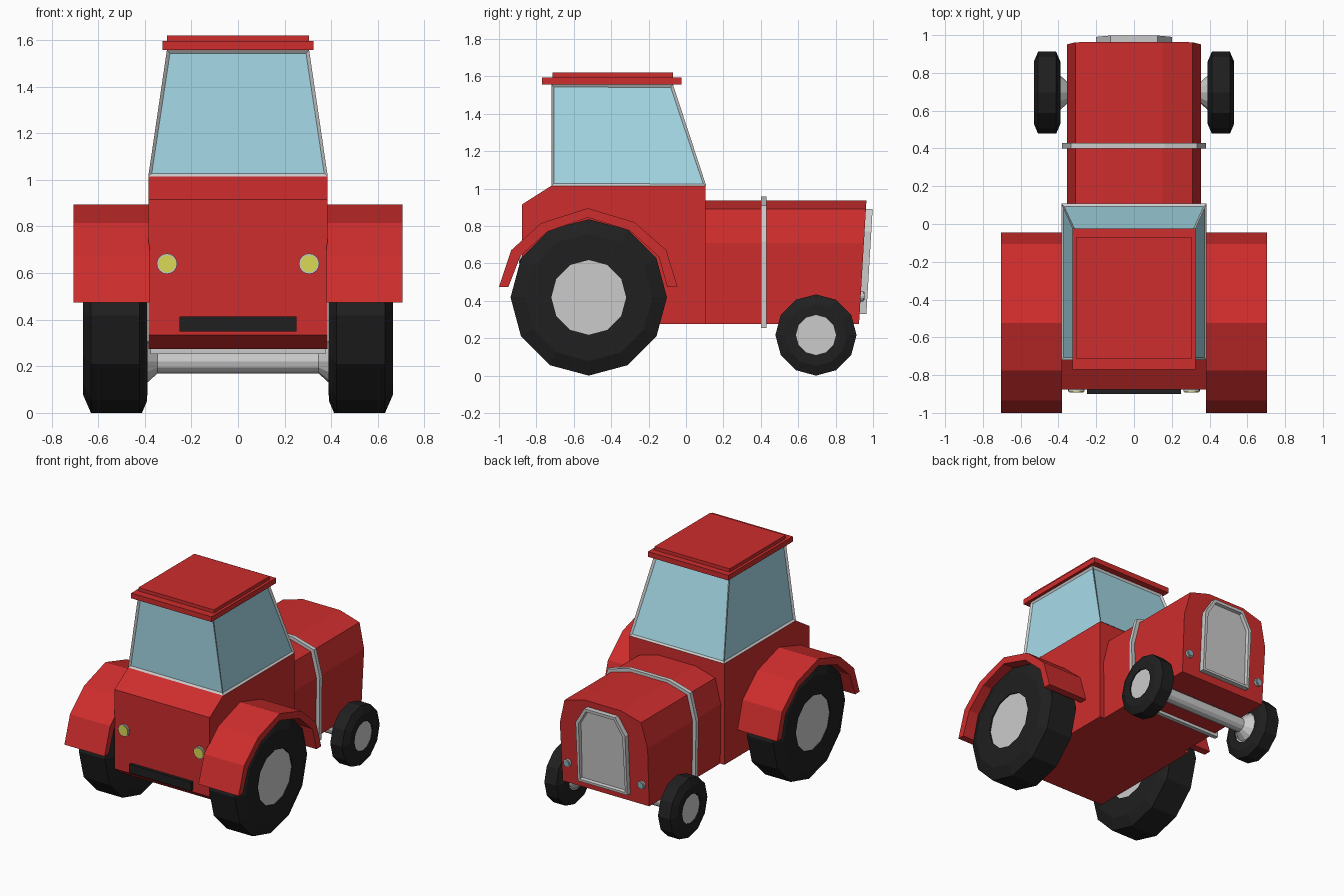
import bpy, bmesh, math

if "Cube" in bpy.data.objects:
    bpy.data.objects.remove(bpy.data.objects["Cube"])


def material(name, rgb):
    m = bpy.data.materials.new(name)
    m.diffuse_color = (*rgb, 1)
    m.use_nodes = True
    m.node_tree.nodes["Principled BSDF"].inputs["Base Color"].default_value = m.diffuse_color
    return m


RED = material("red_paint", (0.62, 0.026, 0.026))
BLACK = material("black_rubber", (0.014, 0.014, 0.014))
GLASS = material("window_glass", (0.38, 0.70, 0.80))
YELLOW = material("yellow_lens", (0.70, 0.70, 0.09))
LENS = material("headlight_lens", (0.25, 0.45, 0.50))


def loft(name, rings, mat=None, caps=True, closed=False, edit=None):
    """Skin a series of equal-length point rings."""
    bm = bmesh.new()
    vs = [[bm.verts.new(p) for p in ring] for ring in rings]
    n = len(vs[0])
    pairs = list(zip(vs, vs[1:])) + ([(vs[-1], vs[0])] if closed else [])
    for a, b in pairs:
        for i in range(n):
            j = (i + 1) % n
            bm.faces.new((a[i], a[j], b[j], b[i]))
    if caps and not closed:
        bm.faces.new(vs[0])
        bm.faces.new(vs[-1])
    bmesh.ops.recalc_face_normals(bm, faces=bm.faces)
    if edit:
        bm.faces.ensure_lookup_table()
        edit(bm)
    me = bpy.data.meshes.new(name)
    bm.to_mesh(me)
    bm.free()
    ob = bpy.data.objects.new(name, me)
    bpy.context.collection.objects.link(ob)
    if mat:
        me.materials.append(mat)
    return ob


def rect(x, y0, y1, z):
    return [(-x, y0, z), (x, y0, z), (x, y1, z), (-x, y1, z)]


def side_prism(name, profile, x0, x1, mat):
    return loft(name, [[(x, y, z) for y, z in profile] for x in (x0, x1)], mat)


def turned_x(name, prof, cy, cz, mat=None, n=12, closed=False):
    """Revolve (x, radius) points about an axis along x."""
    ang = [2 * math.pi * i / n for i in range(n)]
    return loft(name, [[(x, cy + r * math.cos(a), cz + r * math.sin(a)) for a in ang]
                       for x, r in prof], mat, closed=closed)


def disc_y(name, x, z, r, y0, y1, mat=None, n=16):
    ang = [2 * math.pi * i / n for i in range(n)]
    return loft(name, [[(x + r * math.cos(a), y, z + r * math.sin(a)) for a in ang]
                       for y in (y0, y1)], mat)


# Cab lower body
side_prism("cab_body", [(-0.80, 0.275), (-0.877, 0.335), (-0.877, 0.915), (-0.72, 1.015),
                        (0.105, 1.015), (0.105, 0.275)], -0.385, 0.385, RED)

# Windows: frame with recessed openings, and glass just inside it
def cut_openings(bm):
    sides = list(bm.faces)
    bmesh.ops.inset_individual(bm, faces=sides, thickness=0.022, depth=-0.012)
    bmesh.ops.delete(bm, geom=sides, context='FACES')


loft("cab_window_frame", [rect(0.385, -0.72, 0.108, 1.015), rect(0.305, -0.72, -0.07, 1.558)],
     caps=False, edit=cut_openings)
loft("cab_glass", [rect(0.374, -0.709, 0.096, 1.015), rect(0.294, -0.709, -0.082, 1.558)], GLASS)

# Roof
loft("roof_slab", [rect(0.325, -0.77, -0.025, z) for z in (1.557, 1.595)], RED)
loft("roof_cap", [rect(0.305, -0.715, -0.07, z) for z in (1.595, 1.62)], RED)

# Hood with slanted nose
def nose(z):
    return 0.925 + 0.06 * (z - 0.275)


half = [(0.35, 0.275), (0.355, 0.71), (0.31, 0.89), (0.15, 0.935)]
section = half + [(-x, z) for x, z in reversed(half)]
loft("hood", [[(x, 0.10, z) for x, z in section], [(x, nose(z), z) for x, z in section]], RED)

# Band around the hood
band = [(x * 1.075, 0.605 + (z - 0.605) * 1.065) for x, z in section]
loft("hood_band", [[(x, y, z) for x, z in band] for y in (0.40, 0.43)])

# Grille: frame with a recessed panel
ghalf = [(0.20, 0.33), (0.20, 0.77), (0.125, 0.89)]
gsec = ghalf + [(-x, z) for x, z in reversed(ghalf)]


def recess_front(bm):
    front = [bm.faces[len(bm.faces) - 1]]
    bmesh.ops.inset_region(bm, faces=front, thickness=0.024)
    bmesh.ops.inset_region(bm, faces=front, thickness=0.006, depth=-0.022)


loft("grille", [[(x, nose(z) + d, z) for x, z in gsec] for d in (-0.01, 0.036)], edit=recess_front)

# Front axle
turned_x("front_axle", [(-0.37, 0.05), (0.37, 0.05)], 0.695, 0.22)

# Rear bumper bar
loft("rear_bar", [rect(0.25, -0.90, -0.87, z) for z in (0.35, 0.413)], BLACK)


def wheel(name, s, x0, x1, cy, R, shoulder, hub, c):
    tyre = [(x0, hub), (x0, shoulder), (x0 + c, R), (x1 - c, R), (x1, shoulder), (x1, hub)]
    turned_x(name + "_tyre", [(s * x, r) for x, r in tyre], cy, R, BLACK, closed=True)
    turned_x(name + "_hub", [(s * (x0 + 0.008), hub), (s * (x1 - 0.008), hub)], cy, R)


# Fender arch, outer edge then inner edge
arch = [(-1.0, 0.473), (-0.935, 0.67), (-0.775, 0.815), (-0.525, 0.895),
        (-0.275, 0.82), (-0.105, 0.67), (-0.045, 0.473)]
arch += [(-0.10, 0.473), (-0.145, 0.635), (-0.30, 0.775), (-0.525, 0.845),
         (-0.74, 0.77), (-0.885, 0.64), (-0.95, 0.473)]

for side, s in (("right", 1), ("left", -1)):
    # Wheels
    wheel(side + "_rear_wheel", s, 0.388, 0.665, -0.52, 0.418, 0.34, 0.20, 0.034)
    wheel(side + "_front_wheel", s, 0.39, 0.53, 0.695, 0.217, 0.165, 0.107, 0.022)
    turned_x(side + "_axle_cone", [(s * 0.345, 0.05), (s * 0.40, 0.10)], 0.695, 0.22)
    # Fenders
    side_prism(side + "_fender", arch, s * 0.38, s * 0.705, RED)
    # Lights
    disc_y(side + "_rear_light_ring", s * 0.305, 0.64, 0.044, -0.87, -0.888)
    disc_y(side + "_rear_light", s * 0.305, 0.64, 0.037, -0.87, -0.892, YELLOW)
    disc_y(side + "_headlight_ring", s * 0.30, 0.425, 0.028, 0.92, 0.95)
    disc_y(side + "_headlight", s * 0.30, 0.425, 0.021, 0.92, 0.955, LENS)
